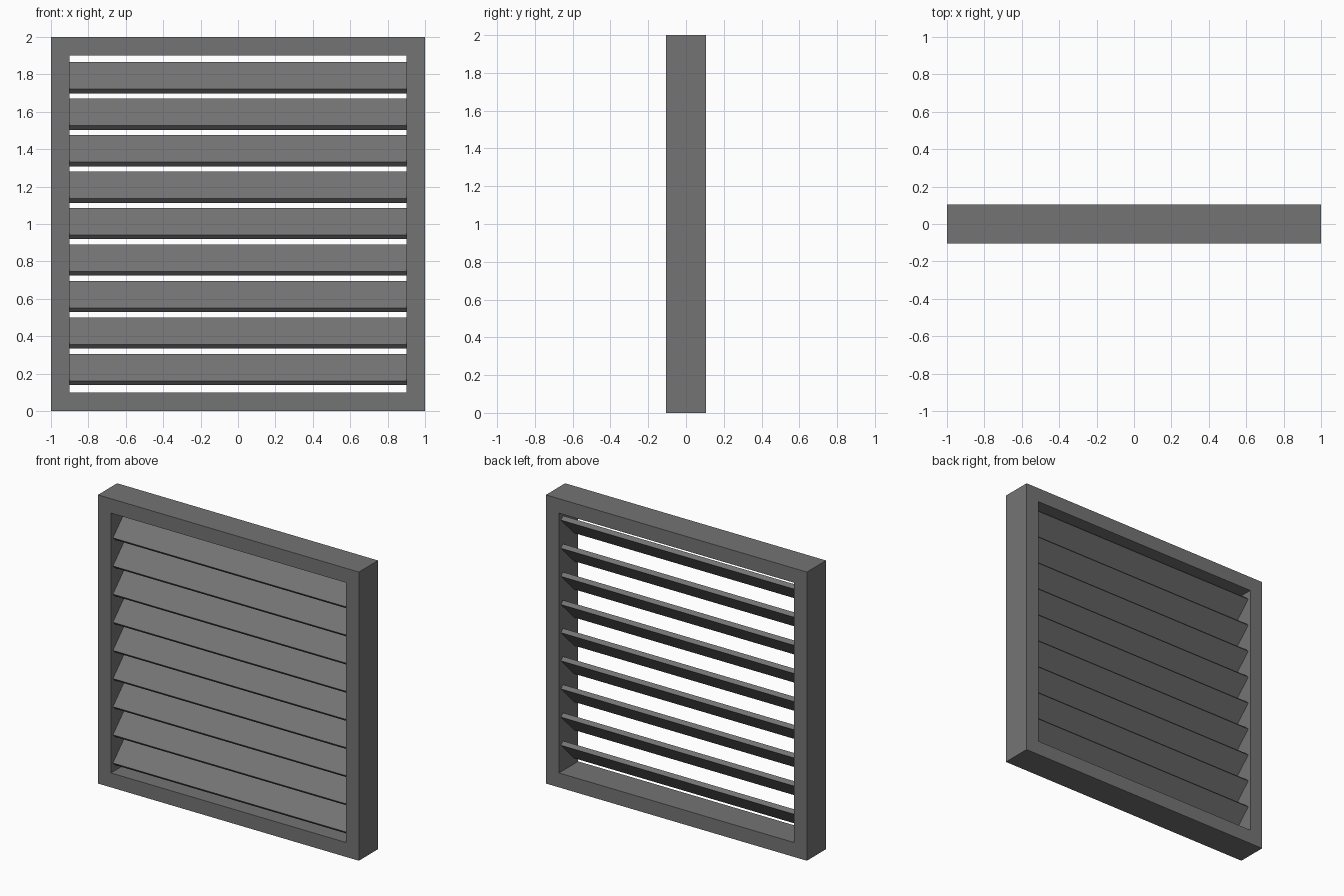
import bpy, bmesh, math
from mathutils import Matrix

if "Cube" in bpy.data.objects:
    bpy.data.objects.remove(bpy.data.objects["Cube"])

OUTER, INNER, DEPTH = 1.0, 0.9, 0.21      # frame half sizes and depth
SLATS, PITCH = 9, 0.195
SLAT_LEN, SLAT_THICK, TILT = 0.205, 0.031, math.radians(45)

grey = bpy.data.materials.new("dark_grey_metal")
grey.diffuse_color = (0.175, 0.175, 0.175, 1)
grey.use_nodes = True
grey.node_tree.nodes["Principled BSDF"].inputs["Base Color"].default_value = grey.diffuse_color


def add_object(name, bm):
    bmesh.ops.recalc_face_normals(bm, faces=bm.faces)
    mesh = bpy.data.meshes.new(name)
    bm.to_mesh(mesh)
    bm.free()
    mesh.materials.append(grey)
    obj = bpy.data.objects.new(name, mesh)
    bpy.context.collection.objects.link(obj)
    return obj


# Square frame: four profile corners joined around the opening
bm = bmesh.new()
profile = [(OUTER, -DEPTH / 2), (OUTER, DEPTH / 2), (INNER, DEPTH / 2), (INNER, -DEPTH / 2)]
rings = [[bm.verts.new((sx * r, y, 1 + sz * r)) for r, y in profile]
         for sx, sz in ((-1, -1), (1, -1), (1, 1), (-1, 1))]
for i in range(4):
    a, b = rings[i], rings[(i + 1) % 4]
    for j in range(4):
        k = (j + 1) % 4
        bm.faces.new((a[j], b[j], b[k], a[k]))
add_object("frame", bm)

# Tilted slats, low at the front and high at the back
for i in range(SLATS):
    bm = bmesh.new()
    bmesh.ops.create_cube(bm, size=1, matrix=Matrix.Diagonal((2 * INNER, SLAT_LEN, SLAT_THICK, 1)))
    slat = add_object(f"slat_{i + 1}", bm)
    slat.location.z = 1.002 + (i - (SLATS - 1) / 2) * PITCH
    slat.rotation_euler.x = TILT
